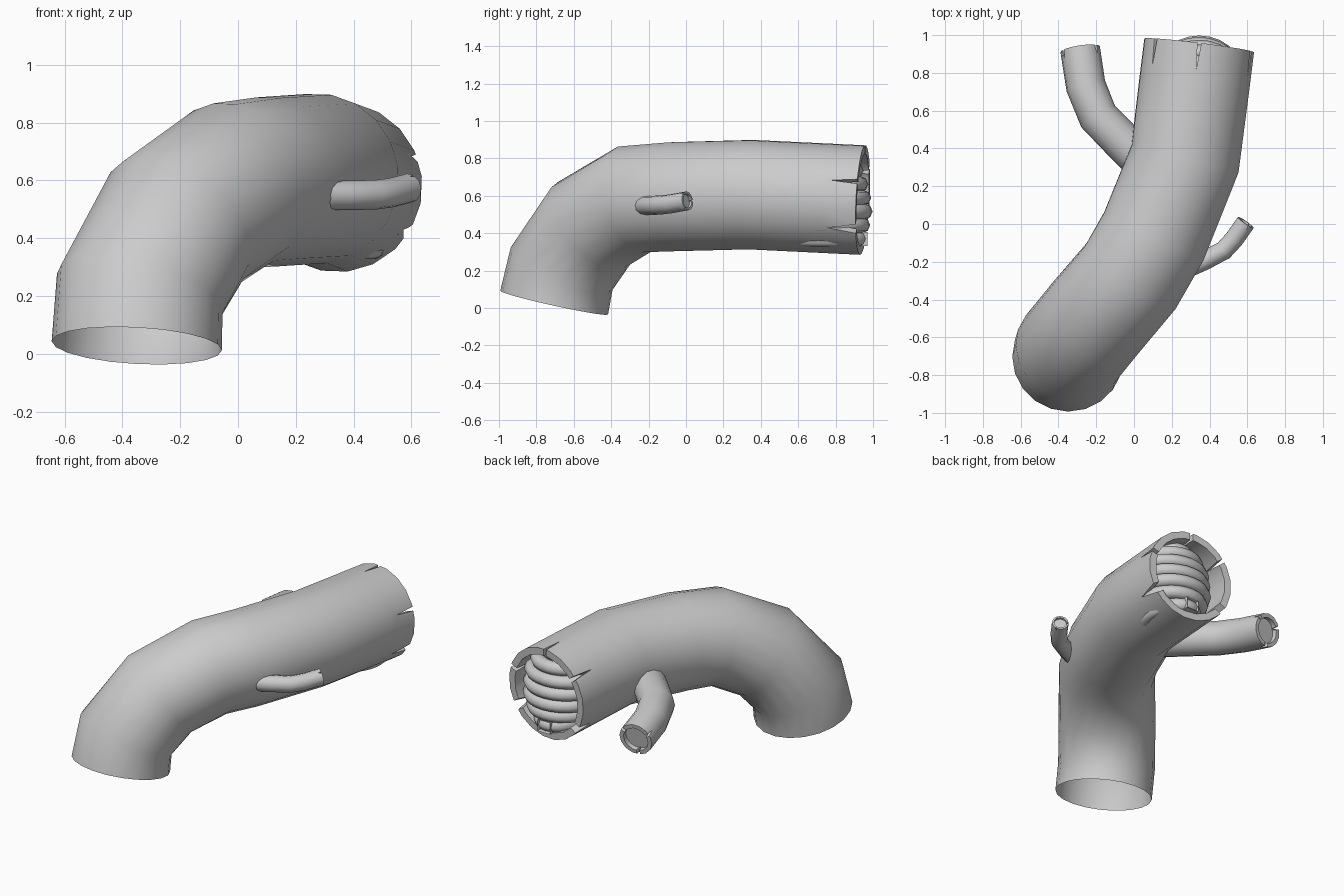
import bpy, bmesh
from math import sin, cos, pi, radians, sqrt
from mathutils import Vector

if "Cube" in bpy.data.objects:
    bpy.data.objects.remove(bpy.data.objects["Cube"])

Z = Vector((0, 0, 1))


def make_object(name, bm):
    bmesh.ops.recalc_face_normals(bm, faces=bm.faces)
    mesh = bpy.data.meshes.new(name)
    bm.to_mesh(mesh)
    bm.free()
    ob = bpy.data.objects.new(name, mesh)
    bpy.context.collection.objects.link(ob)
    return ob


def select(*obs):
    bpy.ops.object.select_all(action='DESELECT')
    for o in obs:
        o.select_set(True)
    bpy.context.view_layer.objects.active = obs[0]


def smooth(ob, angle=40):
    select(ob)
    bpy.ops.object.shade_smooth_by_angle(angle=radians(angle))


def ring(bm, c, u, v, r, n):
    return [bm.verts.new(c + r * (cos(2 * pi * i / n) * u + sin(2 * pi * i / n) * v))
            for i in range(n)]


def bridge(bm, a, b):
    for i in range(len(a)):
        j = (i + 1) % len(a)
        bm.faces.new((a[i], a[j], b[j], b[i]))


def wedge(end, t, r, wall, angle, half_width, depth):
    """V-shaped crack cutter pointing back along the limb."""
    u = t.cross(Z).normalized()
    v = u.cross(t)
    rad = cos(radians(angle)) * u + sin(radians(angle)) * v
    tan = t.cross(rad)
    bm = bmesh.new()
    tris = []
    for d in (r - wall * 1.2, r + wall * .6):
        c = end + rad * d
        tris.append([bm.verts.new(c + tan * s * half_width + t * h)
                     for s, h in ((0, -depth), (1.1, .01), (-1.1, .01))])
    bridge(bm, *tris)
    bm.faces.new(tris[0])
    bm.faces.new(tris[1])
    cutter = make_object("crack_cutter", bm)
    cutter.hide_render = True
    return cutter


def limb(name, pts, r, n, wall, rim_len, floor, cracks):
    """Swept hollow limb with a thick, cracked, open end."""
    pts = [Vector(p) for p in pts]
    end = pts[-1]
    t_end = (end - pts[-2]).normalized()
    pts[-1] = end - t_end * rim_len
    bm = bmesh.new()
    prev, u = None, Vector((1, 0, 0))
    for i, p in enumerate(pts):
        a = (p - pts[i - 1]).normalized() if i else Vector()
        b = (pts[i + 1] - p).normalized() if i < len(pts) - 1 else Vector()
        t = (a + b).normalized()
        u = (u - t * u.dot(t)).normalized()
        v = t.cross(u)
        cur = ring(bm, p, u, v, r, n)
        if prev:
            bridge(bm, prev, cur)
        prev = cur
    tube = make_object(name, bm)

    # thick rim with a recessed floor
    bm = bmesh.new()
    rings = [ring(bm, c, u, v, q, n) for c, q in
             ((pts[-1], r), (end, r), (end, r - wall), (end - t_end * floor, r - wall))]
    for a, b in zip(rings, rings[1:]):
        bridge(bm, a, b)
    bm.faces.new(rings[0])
    bm.faces.new(rings[-1])
    rim = make_object(name + "_rim", bm)
    for angle, w, depth in cracks:
        cutter = wedge(end, t_end, r, wall, angle, w, depth)
        mod = rim.modifiers.new("crack", 'BOOLEAN')
        mod.object, mod.operation, mod.solver = cutter, 'DIFFERENCE', 'EXACT'
        select(rim)
        bpy.ops.object.modifier_apply(modifier=mod.name)
        bpy.data.objects.remove(cutter)
    select(tube, rim)
    bpy.ops.object.join()
    smooth(tube)
    return tube


# main hollow trunk
limb("trunk",
     [(-.35, -.705, .028), (-.34, -.665, .21), (-.21, -.505, .445), (-.015, -.275, .582),
      (.105, -.065, .595), (.27, .345, .606), (.345, .945, .577)],
     .295, 20, .045, .19, .17,
     [(20, .012, .14), (-32, .028, .15), (90, .01, .14), (143, .012, .15), (215, .028, .12)])

# side branches
limb("left_branch",
     [(.06, .32, .51), (-.025, .40, .51), (-.19, .57, .505), (-.255, .73, .48), (-.285, .925, .44)],
     .106, 14, .026, .06, .03,
     [(35, .012, .05), (150, .01, .05), (265, .012, .05)])
limb("right_branch",
     [(.29, -.23, .548), (.37, -.195, .548), (.475, -.14, .55), (.53, -.08, .557), (.592, .008, .573)],
     .051, 12, .012, .03, .015,
     [(60, .006, .025), (180, .006, .025), (300, .006, .025)])

# coiled hive inside the trunk mouth
cx, cy, cz = .345, .755, .575
coils = []
for z, ry in ((.37, .215), (.443, .23), (.516, .243), (.589, .235), (.662, .22),
              (.735, .195), (.795, .14)):
    rx = min(.25, sqrt(.262 ** 2 - (z - cz) ** 2))
    bpy.ops.mesh.primitive_torus_add(location=(cx, cy, z), major_segments=28, minor_segments=8,
                                     major_radius=ry - .045, minor_radius=.045)
    ob = bpy.context.object
    ob.scale = (rx / ry, 1, .95)
    coils.append(ob)
select(*coils)
bpy.ops.object.join()
hive = bpy.context.object
hive.name = "hive_coils"
smooth(hive, 60)

# hive entrance: small box with a recessed front
bm = bmesh.new()
bmesh.ops.create_cube(bm, size=1)
for v in bm.verts:
    v.co = Vector((cx + v.co.x * .09, .935 + v.co.y * .07, .37 + v.co.z * .075))
front = max(bm.faces, key=lambda f: f.calc_center_median().y)
bmesh.ops.inset_region(bm, faces=[front], thickness=.012)
bmesh.ops.translate(bm, verts=front.verts, vec=(0, -.03, 0))
make_object("hive_entrance", bm)
